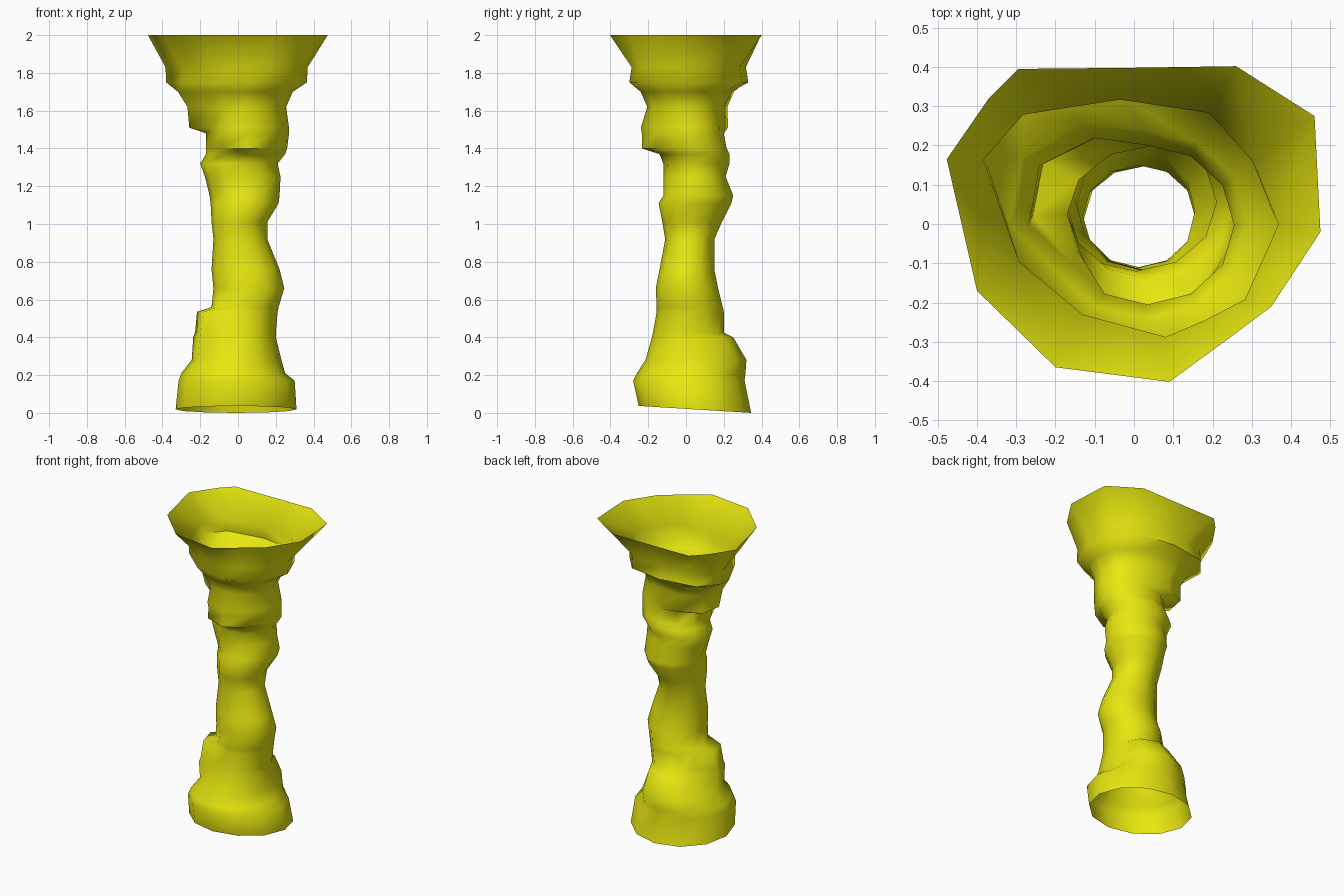
import bpy, bmesh, math

SIDES = 12

# Cross-sections of the trunk: z, x min, x max, y min, y max
SECTIONS = [
    (0.02, -0.33, 0.31, -0.25, 0.345),
    (0.17, -0.315, 0.30, -0.28, 0.31),
    (0.21, -0.30, 0.25, -0.26, 0.315),
    (0.28, -0.245, 0.23, -0.215, 0.27),
    (0.40, -0.17, 0.20, -0.18, 0.20),
    (0.425, -0.16, 0.20, -0.175, 0.20),
    (0.535, -0.15, 0.21, -0.155, 0.20),
    (0.56, -0.14, 0.215, -0.155, 0.195),
    (0.66, -0.13, 0.245, -0.16, 0.17),
    (0.76, -0.14, 0.22, -0.14, 0.15),
    (0.92, -0.13, 0.155, -0.11, 0.15),
    (1.01, -0.14, 0.155, -0.125, 0.19),
    (1.11, -0.145, 0.215, -0.145, 0.24),
    (1.15, -0.15, 0.22, -0.12, 0.25),
    (1.25, -0.175, 0.225, -0.12, 0.21),
    (1.32, -0.20, 0.21, -0.12, 0.23),
    (1.37, -0.17, 0.25, -0.14, 0.23),
    (1.40, -0.17, 0.26, -0.15, 0.215),
    (1.48, -0.17, 0.27, -0.15, 0.20),
    (1.51, -0.175, 0.27, -0.155, 0.20),
    (1.62, -0.185, 0.255, -0.205, 0.20),
    (1.70, -0.235, 0.29, -0.24, 0.24),
]

# Local knobs: direction in degrees, half width, z from, z to, outward amount
KNOBS = [
    (195, 40, 0.38, 0.54, 0.075),
    (90, 50, 0.25, 0.41, 0.05),
    (265, 42, 1.39, 1.55, 0.085),
    (157, 48, 1.50, 1.71, 0.10),
]

# Irregular collar and flared rim, counter-clockwise from +x
COLLAR = [(0.365, 0), (0.30, 0.165), (0.19, 0.295), (-0.035, 0.33),
          (-0.16, 0.31), (-0.28, 0.29), (-0.38, 0.17), (-0.29, -0.10),
          (-0.13, -0.24), (0.08, -0.30), (0.18, -0.255), (0.28, -0.20)]
RIM = [(0.475, -0.02), (0.46, 0.275), (0.26, 0.402), (0.0, 0.398),
       (-0.295, 0.395), (-0.37, 0.32), (-0.477, 0.165), (-0.40, -0.17),
       (-0.20, -0.365), (0.09, -0.402), (0.23, -0.30), (0.35, -0.21)]


def section_ring(z, x0, x1, y0, y1):
    ring = []
    for i in range(SIDES):
        a = 2 * math.pi * i / SIDES
        x = (x0 + x1) / 2 + (x1 - x0) / 2 * math.cos(a)
        y = (y0 + y1) / 2 + (y1 - y0) / 2 * math.sin(a)
        for ang, width, za, zb, amount in KNOBS:
            d = abs((math.degrees(a) - ang + 180) % 360 - 180)
            if za <= z <= zb and d < width:
                push = amount * math.cos(d / width * math.pi / 2) ** 0.6
                x += push * math.cos(a)
                y += push * math.sin(a)
        # the foot is cut slightly askew
        h = 0.022 - 0.062 * y if z < 0.03 else z
        ring.append((x, y, max(h, 0.0)))
    return ring


rings = [section_ring(*s) for s in SECTIONS]
rings.append([(x, y, 1.75) for x, y in COLLAR])
rings.append([(x * 1.01, y * 0.96, 1.83) for x, y in COLLAR])
rings.append([(x, y, 2.0) for x, y in RIM])

# Open, hollow trunk surface
bm = bmesh.new()
loops = [[bm.verts.new(p) for p in ring] for ring in rings]
for low, high in zip(loops, loops[1:]):
    for i in range(SIDES):
        j = (i + 1) % SIDES
        bm.faces.new((low[i], low[j], high[j], high[i]))
# lowest point of the foot rests on the ground
drop = min(v.co.z for v in loops[0])
for v in loops[0]:
    v.co.z -= drop
mesh = bpy.data.meshes.new("hollow_trunk")
bm.to_mesh(mesh)
bm.free()
trunk = bpy.data.objects.new("hollow_trunk", mesh)
bpy.context.collection.objects.link(trunk)

# Yellow
yellow = bpy.data.materials.new("yellow")
yellow.diffuse_color = (0.8, 0.8, 0.005, 1)
mesh.materials.append(yellow)

bpy.context.view_layer.objects.active = trunk
trunk.select_set(True)
bpy.ops.object.shade_smooth_by_angle(angle=math.radians(60))
